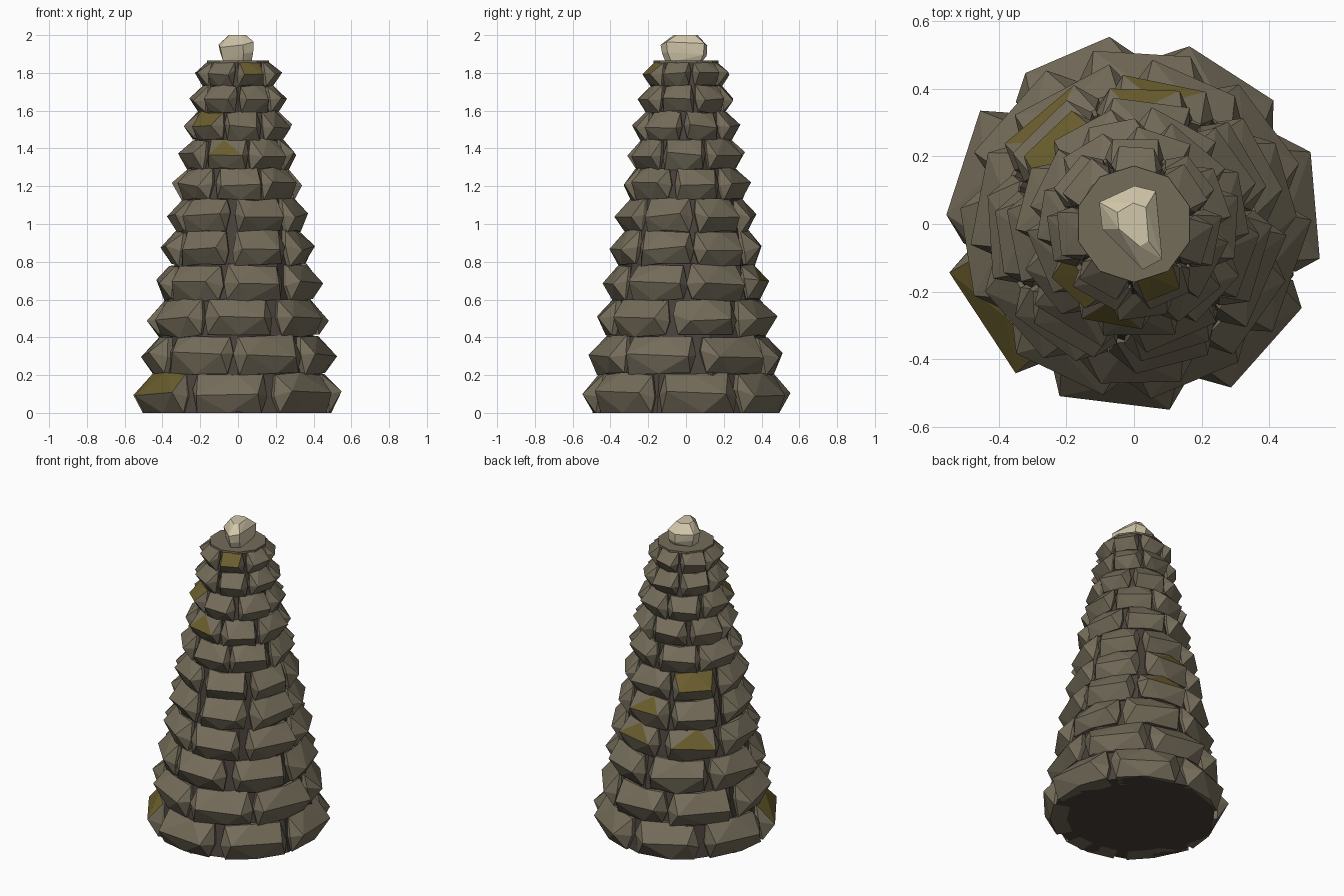
import bpy, bmesh, math, random
from mathutils import Vector

random.seed(7)
if "Cube" in bpy.data.objects:
    bpy.data.objects.remove(bpy.data.objects["Cube"], do_unlink=True)


def material(name, rgb):
    m = bpy.data.materials.new(name)
    m.use_nodes = True
    m.diffuse_color = (*rgb, 1)
    m.node_tree.nodes["Principled BSDF"].inputs["Base Color"].default_value = (*rgb, 1)
    return m


STONE = material("grey brown stone", (0.175, 0.15, 0.102))
MOSS = material("olive moss", (0.145, 0.112, 0.027))
CORE = material("dark mortar", (0.068, 0.053, 0.043))
PALE = material("pale stone", (0.64, 0.57, 0.4))


def finish(bm, name, mats):
    bmesh.ops.recalc_face_normals(bm, faces=bm.faces)
    mesh = bpy.data.meshes.new(name)
    bm.to_mesh(mesh)
    bm.free()
    for m in mats:
        mesh.materials.append(m)
    ob = bpy.data.objects.new(name, mesh)
    bpy.context.collection.objects.link(ob)


def polar(r, angle, z):
    return Vector((r * math.cos(angle), r * math.sin(angle), z))


def wall_radius(z):
    return 0.5 - 0.18 * z


def jitter(amount):
    return random.uniform(-amount, amount)


def add_stone(bm, angle, half, low, high, moss):
    """Faceted block: a raised ridge over a six-point outline, closed at the back."""
    mid, tall = (low + high) / 2, high - low

    def edge_point(z, a, rise=0.0):
        z = min(max(z, 0), TOP - 0.01)
        return bm.verts.new(polar(wall_radius(z) * (1 + jitter(0.015)) + rise, a, z))

    # Left corner, middle and right corner of the lower and upper edges
    edges = []
    for z in (low, high):
        wobble = 0 if z == 0 else 0.05 * tall
        edges.append([edge_point(z + jitter(wobble),
                                 angle + s * half * random.uniform(0.85, 0.97)
                                 + (jitter(0.25) * half if s == 0 else 0)) for s in (-1, 0, 1)])
    lower, upper = edges
    tip = {s: edge_point(mid + jitter(0.12 * tall), angle + s * half * 1.03, 0.01) for s in (-1, 1)}
    reach = wall_radius(mid) + 0.02 + 0.27 * tall
    ridge = {s: bm.verts.new(polar(reach * (1 + jitter(0.015)),
                                   angle + s * half * random.uniform(0.5, 0.82),
                                   mid + jitter(0.08 * tall))) for s in (-1, 1)}
    for edge, mossy in ((lower, ""), (upper, moss)):
        centre = bm.faces.new((ridge[-1], ridge[1], edge[1]))
        sides = [bm.faces.new((ridge[s], edge[1], edge[1 + s])) for s in (-1, 1)]
        for f in [centre] * (mossy != "") + sides * (mossy == "whole"):
            f.material_index = 1
        for s in (-1, 1):
            bm.faces.new((ridge[s], edge[1 + s], tip[s]))
    # Run the outline back into the core
    outline = lower + [tip[1]] + upper[::-1] + [tip[-1]]
    back = [bm.verts.new((v.co.x * 0.8, v.co.y * 0.8, v.co.z)) for v in outline]
    for i in range(len(outline)):
        bm.faces.new((outline[i - 1], outline[i], back[i], back[i - 1]))


# Tapered core and the thin slab that closes it
TOP = 1.866
for name, mat, sides, r1, r2, z1, z2 in (("tower_core", CORE, 10, 0.495, 0.16, 0, TOP - 0.01),
                                         ("top_slab", STONE, 10, 0.172, 0.172, TOP - 0.014, TOP)):
    bm = bmesh.new()
    bmesh.ops.create_cone(bm, cap_ends=True, segments=sides, radius1=r1, radius2=r2, depth=z2 - z1)
    bmesh.ops.translate(bm, verts=bm.verts, vec=(0, 0, (z1 + z2) / 2))
    finish(bm, name, (mat,))

# Courses of stones; each bearing is that of the stone nearest the front
COUNT = 7
STEP = 2 * math.pi / COUNT
BEARINGS = (265, 292, 272, 284, 290, 290, 270, 256, 278, 295, 292)
# (course, stone number counted from the front one): moss on the centre or the whole upper slope
MOSSY = {(0, 6): "whole", (3, 3): "centre", (3, 4): "centre", (4, 3): "centre", (5, 4): "whole",
         (7, 0): "centre", (8, 6): "whole", (10, 0): "whole"}
low = 0.0
for row, bearing in enumerate(BEARINGS):
    high = low + 0.207 - 0.0075 * row
    bm = bmesh.new()
    for k in range(COUNT):
        angle = math.radians(bearing) + k * STEP + jitter(0.03)
        add_stone(bm, angle, STEP * random.uniform(0.45, 0.48), low, high, MOSSY.get((row, k), ""))
    finish(bm, f"stone_course_{row + 1}", (STONE, MOSS))
    low = high

# Pale boulder on the top: hull of one irregular outline at several heights
OUTLINE = ((-0.105, 0.07), (0, 0.12), (0.07, 0.1), (0.09, -0.1), (0.03, -0.14), (-0.1, -0.02))
bm = bmesh.new()
for z, size in ((1.85, 0.75), (1.9, 0.93), (1.95, 0.98), (2.0, 0.5)):
    for x, y in OUTLINE:
        level = 0 if z == 2.0 else jitter(0.015)
        bm.verts.new((x * size + jitter(0.006), y * size + jitter(0.006), z + level))
hull = bmesh.ops.convex_hull(bm, input=bm.verts)
bmesh.ops.delete(bm, geom=[v for v in hull["geom_interior"] if isinstance(v, bmesh.types.BMVert)],
                 context="VERTS")
finish(bm, "top_boulder", (PALE,))
